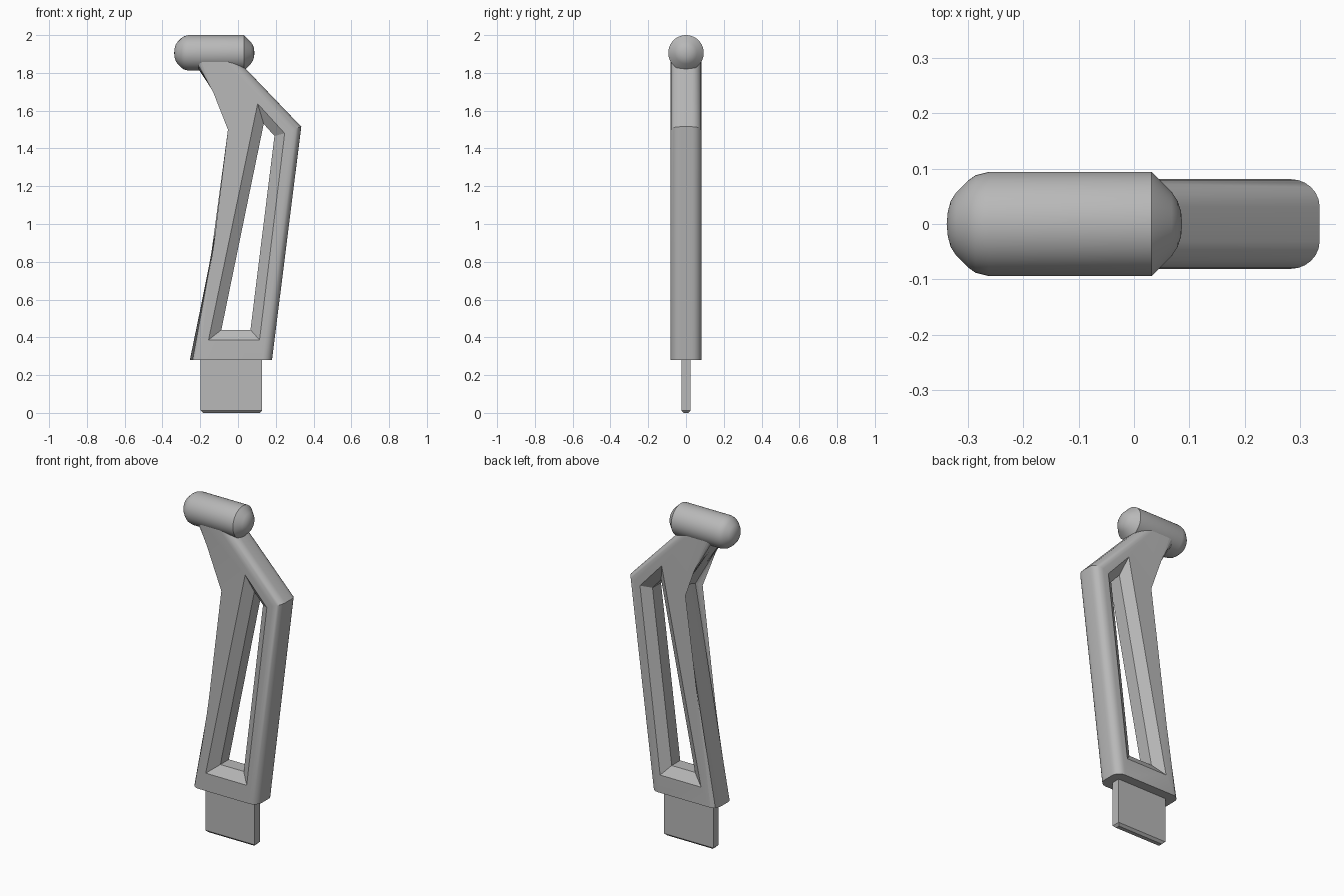
import bpy, bmesh, math
from mathutils import Matrix, Vector

cube = bpy.data.objects.get("Cube")
if cube:
    bpy.data.objects.remove(cube, do_unlink=True)

GREY = (0.48, 0.48, 0.48, 1)
grey = bpy.data.materials.new("plain grey")
grey.use_nodes = True
grey.diffuse_color = GREY
grey.node_tree.nodes["Principled BSDF"].inputs["Base Color"].default_value = GREY


def finish(bm, name):
    """Turn a bmesh into a named, coloured object."""
    bmesh.ops.recalc_face_normals(bm, faces=bm.faces)
    mesh = bpy.data.meshes.new(name)
    bm.to_mesh(mesh)
    bm.free()
    mesh.materials.append(grey)
    obj = bpy.data.objects.new(name, mesh)
    bpy.context.collection.objects.link(obj)
    return obj


def smooth(obj):
    bpy.ops.object.select_all(action="DESELECT")
    obj.select_set(True)
    bpy.context.view_layer.objects.active = obj
    bpy.ops.object.shade_smooth_by_angle(angle=math.radians(30))


def loft(bm, rings):
    """Join (y, xz outline) rings into a closed solid; return the vertex rings."""
    loops = [[bm.verts.new((x, y, z)) for x, z in pts] for y, pts in rings]
    for a, b in zip(loops, loops[1:]):
        for i in range(len(a)):
            j = (i + 1) % len(a)
            bm.faces.new((a[i], a[j], b[j], b[i]))
    bm.faces.new(loops[0])
    bm.faces.new(loops[-1])
    return loops


# Bent frame: extruded outline with rounded long sides
HALF = 0.081
outline = [(-0.255, 0.28), (0.18, 0.28), (0.335, 1.515),
           (-0.01, 1.875), (-0.246, 1.875), (0.0, 1.51)]
bm = bmesh.new()
loops = loft(bm, [(-HALF, outline), (HALF, outline)])
sides = [bm.edges.get((ring[i], ring[(i + 1) % 6]))
         for ring in loops for i in (1, 2, 4, 5)]
bmesh.ops.bevel(bm, geom=sides, offset=0.05, offset_type="OFFSET",
                segments=6, profile=0.5, affect="EDGES")
frame = finish(bm, "bent_frame")

# Window through the frame: flared on both faces, straight in the middle
wide = [(-0.156, 0.386), (0.114, 0.386), (0.247, 1.48), (0.104, 1.637)]
narrow = [(-0.088, 0.44), (0.066, 0.44), (0.193, 1.466), (0.136, 1.53)]
INNER, OUTER = 0.04, 0.1
grow = (OUTER - INNER) / (HALF - INNER)
flared = [Vector(n).lerp(Vector(w), grow) for n, w in zip(narrow, wide)]
bm = bmesh.new()
loft(bm, [(-OUTER, flared), (-INNER, narrow), (INNER, narrow), (OUTER, flared)])
cutter = finish(bm, "window_cutter")
cutter.hide_render = True
cut = frame.modifiers.new("window", "BOOLEAN")
cut.operation = "DIFFERENCE"
cut.solver = "EXACT"
cut.object = cutter
bpy.context.view_layer.objects.active = frame
bpy.ops.object.modifier_apply(modifier=cut.name)
bpy.data.objects.remove(cutter, do_unlink=True)
smooth(frame)

# Crossbar on top: turned profile (x, radius) with domed ends
profile = [(-0.338, 0), (-0.336, 0.022), (-0.331, 0.041), (-0.321, 0.057),
           (-0.3, 0.078), (-0.286, 0.088), (-0.262, 0.094), (0.032, 0.094),
           (0.068, 0.058), (0.079, 0.041), (0.085, 0.022), (0.087, 0)]
bm = bmesh.new()
verts = [bm.verts.new((x, 0, r)) for x, r in profile]
edges = [bm.edges.new(pair) for pair in zip(verts, verts[1:])]
bmesh.ops.spin(bm, geom=verts + edges, cent=(0, 0, 0), axis=(1, 0, 0),
               angle=math.tau, steps=48, use_merge=True)
bmesh.ops.remove_doubles(bm, verts=bm.verts, dist=0.0005)
bmesh.ops.translate(bm, verts=bm.verts, vec=(0, 0, 1.906))
smooth(finish(bm, "crossbar"))

# Flat tab below the frame, chamfered around its lower end
bm = bmesh.new()
bmesh.ops.create_cube(bm, size=1, matrix=Matrix.Translation((-0.035, 0, 0.15))
                      @ Matrix.Diagonal((0.326, 0.05, 0.3, 1)))
low = [e for e in bm.edges if all(v.co.z < 0.01 for v in e.verts)]
bmesh.ops.bevel(bm, geom=low, offset=0.013, segments=1, affect="EDGES")
finish(bm, "bottom_tab")
